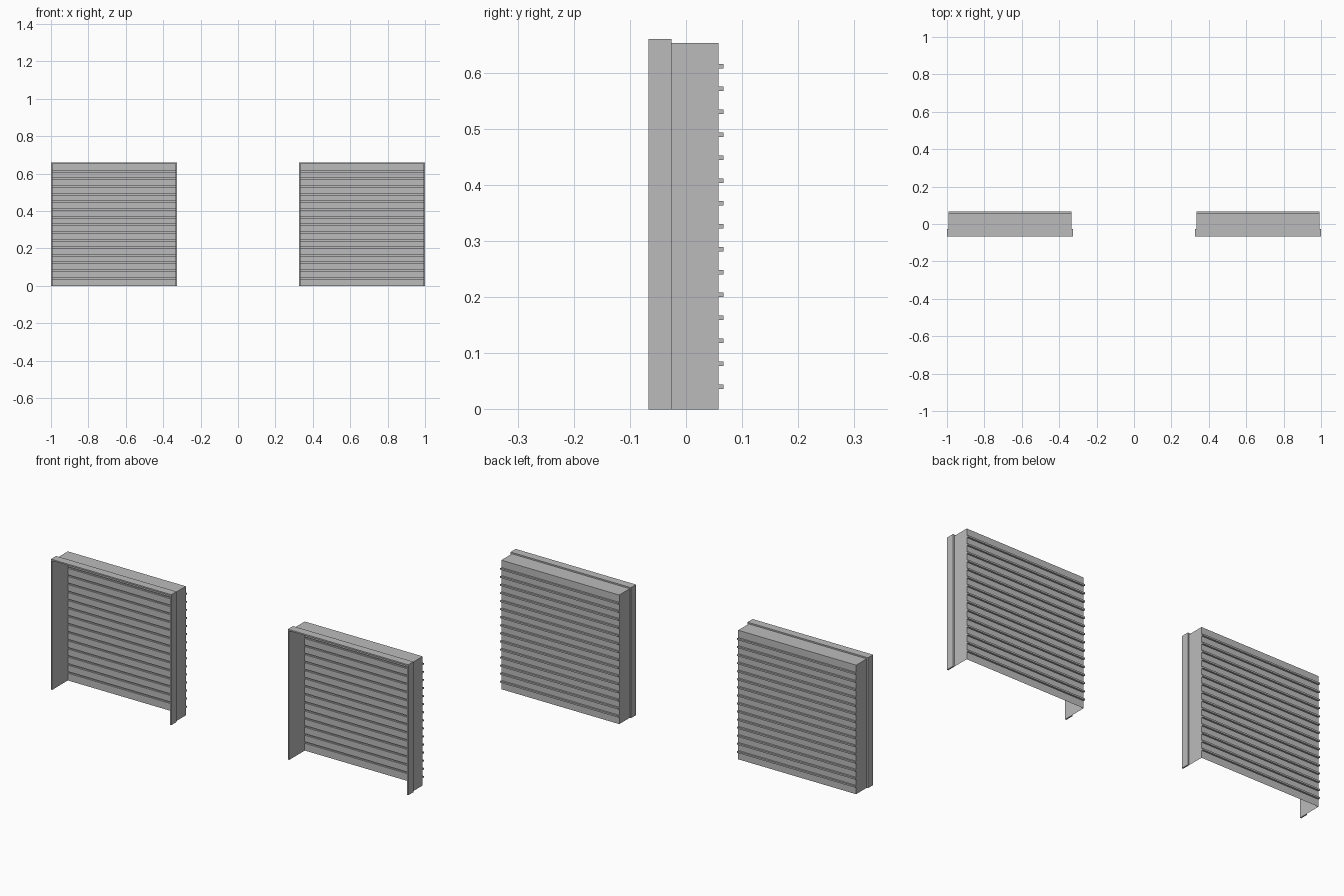
import bpy, bmesh
from mathutils import Vector

cube = bpy.data.objects.get("Cube")
if cube:
    bpy.data.objects.remove(cube, do_unlink=True)

# Door sizes, measured from the centre of each door
HALF, TOP = 0.33, 0.653
FRONT, LIP_BACK, BACK = -0.067, -0.026, 0.058
LIP = 0.007
RIB_DEPTH, RIB_HALF, RIB_PITCH, RIB_COUNT = 0.009, 0.004, 0.0408, 15

grey = bpy.data.materials.new("door grey")
grey.use_nodes = True
colour = (0.5, 0.5, 0.5, 1)
grey.diffuse_color = colour
grey.node_tree.nodes["Principled BSDF"].inputs["Base Color"].default_value = colour


def finish(bm, name, x):
    bmesh.ops.remove_doubles(bm, verts=bm.verts, dist=1e-5)
    bmesh.ops.recalc_face_normals(bm, faces=bm.faces)
    mesh = bpy.data.meshes.new(name)
    bm.to_mesh(mesh)
    bm.free()
    mesh.materials.append(grey)
    obj = bpy.data.objects.new(name, mesh)
    obj.location.x = x
    bpy.context.collection.objects.link(obj)


def sweep(bm, path, offset):
    """Sweep an open path of points along an offset, one face per segment."""
    rows = [(bm.verts.new(p), bm.verts.new(Vector(p) + offset)) for p in path]
    for (a, b), (c, d) in zip(rows, rows[1:]):
        bm.faces.new((a, b, d, c))


def arch(half, top, y):
    return [(-half, y, 0), (-half, y, top), (half, y, top), (half, y, 0)]


def door(side, x):
    # Thin surround: two jambs and a head, open at the bottom
    bm = bmesh.new()
    sweep(bm, arch(HALF, TOP, FRONT), Vector((0, BACK - FRONT, 0)))
    finish(bm, side + "_surround", x)

    # Raised lip around the front edge
    bm = bmesh.new()
    inner, outer = arch(HALF, TOP, FRONT), arch(HALF + LIP, TOP + LIP, FRONT)
    loop = [bm.verts.new(p) for p in inner]
    rim = [bm.verts.new(p) for p in outer]
    faces = [bm.faces.new((loop[i], loop[i + 1], rim[i + 1], rim[i])) for i in range(3)]
    grown = bmesh.ops.extrude_face_region(bm, geom=faces, use_keep_orig=True)
    moved = [v for v in grown["geom"] if isinstance(v, bmesh.types.BMVert)]
    bmesh.ops.translate(bm, verts=moved, vec=(0, LIP_BACK - FRONT, 0))
    finish(bm, side + "_front_lip", x)

    # Pressed sheet shutter with ribs standing out at the back
    bm = bmesh.new()
    path = [(-HALF, BACK, 0)]
    across = Vector((2 * HALF, 0, 0))
    for i in range(RIB_COUNT):
        z = RIB_PITCH * (i + 1)
        low, high, out = z - RIB_HALF, z + RIB_HALF, BACK + RIB_DEPTH
        rib = [(-HALF, BACK, low), (-HALF, out, low), (-HALF, out, high), (-HALF, BACK, high)]
        path += rib
        for shift in (Vector(), across):
            bm.faces.new([bm.verts.new(Vector(p) + shift) for p in rib])
    path.append((-HALF, BACK, TOP))
    sweep(bm, path, across)
    finish(bm, side + "_ribbed_shutter", x)


door("right", -0.663)
door("left", 0.663)
